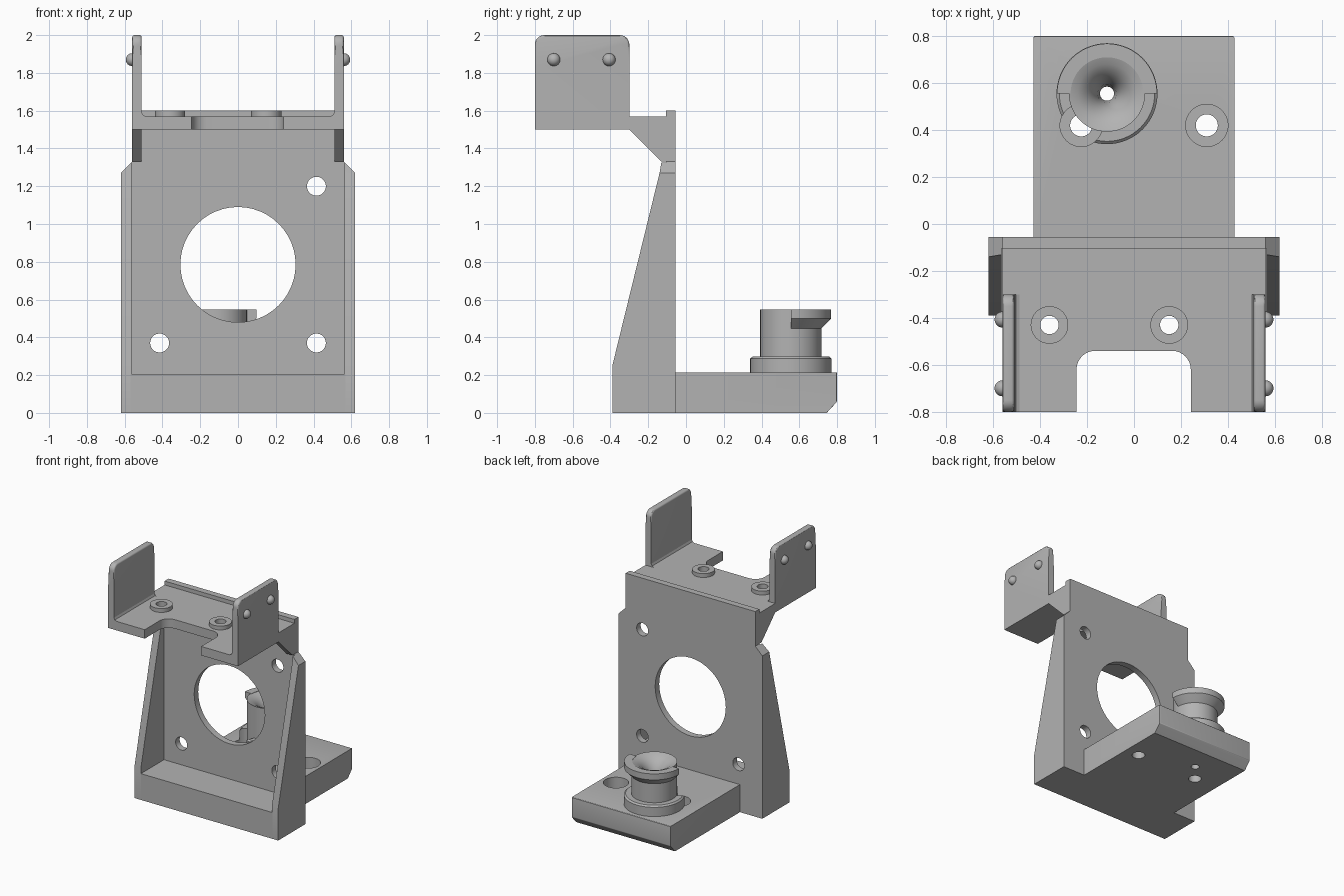
import bpy, bmesh, math
from mathutils import Vector

if "Cube" in bpy.data.objects:
    bpy.data.objects.remove(bpy.data.objects["Cube"], do_unlink=True)

grey = bpy.data.materials.new("matte grey")
grey.use_nodes = True
COLOUR = (0.45, 0.45, 0.45, 1)
grey.diffuse_color = COLOUR
grey.node_tree.nodes["Principled BSDF"].inputs["Base Color"].default_value = COLOUR


def finish(bm, name):
    bmesh.ops.recalc_face_normals(bm, faces=bm.faces[:])
    mesh = bpy.data.meshes.new(name)
    bm.to_mesh(mesh)
    bm.free()
    mesh.materials.append(grey)
    mesh.shade_smooth()
    mesh.set_sharp_from_angle(angle=math.radians(30))
    obj = bpy.data.objects.new(name, mesh)
    bpy.context.collection.objects.link(obj)
    return obj


def rounded(points, steps=8):
    """Outline in which a third value rounds that right-angled corner."""
    out = []
    for i, p in enumerate(points):
        c = Vector(p[:2])
        if len(p) == 2:
            out.append(c)
            continue
        u = (Vector(points[i - 1][:2]) - c).normalized() * p[2]
        v = (Vector(points[(i + 1) % len(points)][:2]) - c).normalized() * p[2]
        for k in range(steps + 1):
            t = k / steps * math.pi / 2
            out.append(c + u * (1 - math.sin(t)) + v * (1 - math.cos(t)))
    return out


def prism(name, points, axis, lo, hi, soften=None, width=0.012, cut=None):
    """Extrude an outline along an axis, softening edges picked by a rule."""
    place = {"x": lambda a, b: (lo, a, b), "y": lambda a, b: (a, lo, b),
             "z": lambda a, b: (a, b, lo)}[axis]
    bm = bmesh.new()
    face = bm.faces.new([bm.verts.new(place(*p)) for p in rounded(points)])
    new = bmesh.ops.extrude_face_region(bm, geom=[face])["geom"]
    step = Vector([(hi - lo) * (axis == a) for a in "xyz"])
    bmesh.ops.translate(bm, vec=step, verts=[g for g in new if isinstance(g, bmesh.types.BMVert)])
    bmesh.ops.recalc_face_normals(bm, faces=bm.faces[:])
    if cut:
        res = bmesh.ops.bisect_plane(bm, geom=bm.verts[:] + bm.edges[:] + bm.faces[:],
                                     plane_co=cut[0], plane_no=cut[1], clear_outer=True)
        edges = [g for g in res["geom_cut"] if isinstance(g, bmesh.types.BMEdge)]
        bmesh.ops.holes_fill(bm, edges=edges, sides=0)
    if soften:
        edges = [e for e in bm.edges if all(soften(v.co) for v in e.verts)
                 and e.calc_face_angle(0) > 0.7]
        bmesh.ops.bevel(bm, geom=edges, offset=width, segments=3, profile=0.5, affect="EDGES")
    return finish(bm, name)


def lathe(name, profile, centre, sweep=2 * math.pi, segments=64):
    """Turn a closed (radius, height) outline about an upright axis."""
    bm = bmesh.new()
    vs = [bm.verts.new((r, 0, z)) for r, z in profile]
    es = [bm.edges.new((vs[i - 1], vs[i])) for i in range(len(vs))]
    bmesh.ops.spin(bm, geom=vs + es, cent=(0, 0, 0), axis=(0, 0, 1), angle=sweep, steps=segments)
    if sweep > 6:
        bmesh.ops.remove_doubles(bm, verts=bm.verts[:], dist=1e-5)
    else:
        bmesh.ops.holes_fill(bm, edges=[e for e in bm.edges if e.is_boundary], sides=0)
    bmesh.ops.translate(bm, vec=(*centre, 0), verts=bm.verts[:])
    return finish(bm, name)


def drill(obj, holes, axis, lo, hi):
    """Cut round holes, given as (a, b, radius), then drop the cutters."""
    for a, b, r in holes:
        ring = [(a + r * math.cos(t * math.pi / 24), b + r * math.sin(t * math.pi / 24))
                for t in range(48)]
        cutter = prism("cutter", ring, axis, lo, hi)
        mod = obj.modifiers.new("hole", "BOOLEAN")
        mod.operation, mod.solver, mod.object = "DIFFERENCE", "EXACT", cutter
        bpy.context.view_layer.update()
        deps = bpy.context.evaluated_depsgraph_get()
        mesh = bpy.data.meshes.new_from_object(obj.evaluated_get(deps))
        obj.modifiers.clear()
        obj.data = mesh
        bpy.data.objects.remove(cutter, do_unlink=True)
    obj.data.set_sharp_from_angle(angle=math.radians(30))


def box(a0, a1, b0, b1):
    return [(a0, b0), (a1, b0), (a1, b1), (a0, b1)]


BACK, FACE = -0.055, -0.105     # rear and front of the upright plate
WIDE, NARROW = 0.62, 0.56

# Upright mounting plate
half = [(WIDE, 0), (WIDE, 1.27), (NARROW, 1.33), (NARROW, 1.6)]
plate = prism("upright_plate", half + [(-x, z) for x, z in reversed(half)], "y", FACE, BACK)
drill(plate, [(0, 0.785, 0.305), (0.415, 1.2, 0.05), (0.415, 0.37, 0.05), (-0.415, 0.37, 0.05)],
      "y", -0.3, 0.1)

# Front foot and its fillet against the plate
prism("front_foot", box(-0.57, 0.57, 0, 0.205), "z", 0, 0.2).data.materials[0] = grey
bpy.data.objects.remove(bpy.data.objects["front_foot"], do_unlink=True)
prism("front_foot", box(-0.39, FACE, 0, 0.205), "x", -0.57, 0.57)

# Rear base with a chamfered lower edge and countersunk bolt holes
base = prism("rear_base", [(BACK, 0), (0.745, 0), (0.8, 0.06), (0.8, 0.215), (BACK, 0.215)],
             "x", -0.427, 0.427, soften=lambda c: c.y > 0.7 and c.z > 0.05, width=0.006)
BOLTS = [(0.31, 0.42), (-0.225, 0.42)]
SPOOL = (-0.115, 0.555)
drill(base, [(*b, 0.09) for b in BOLTS], "z", 0.09, 0.4)
drill(base, [(*b, 0.047) for b in BOLTS] + [(*SPOOL, 0.03)], "z", -0.1, 0.4)

# Side parts, mirrored left and right
for side, s in (("left", 1), ("right", -1)):
    def span(a, b):
        return sorted((s * a, s * b))

    prism(side + "_gusset", [(-0.39, 0), (-0.39, 0.25), (-0.14, 1.27), (-0.13, 1.33),
                             (FACE, 1.33), (FACE, 0)], "x", *span(0.565, WIDE),
          cut=((s * WIDE, 0, 1.27), (s, 0, 1)))
    prism(side + "_shelf_bracket", [(-0.3, 1.5), (-0.13, 1.33), (FACE, 1.33), (FACE, 1.5)],
          "x", *span(0.51, NARROW))
    prism(side + "_ear", [(-0.8, 1.5), (-0.3, 1.5), (-0.3, 2, 0.05), (-0.8, 2, 0.05)],
          "x", *span(0.51, NARROW), soften=lambda c: c.z > 1.9)
    prism(side + "_ear_fillet", [(s * 0.511, 1.569), (s * 0.485, 1.569), (s * 0.503, 1.577),
                                 (s * 0.511, 1.595)], "y", -0.8, -0.3)
    for n, y in enumerate((-0.7, -0.407)):
        bm = bmesh.new()
        bmesh.ops.create_uvsphere(bm, u_segments=24, v_segments=16, radius=0.034)
        bmesh.ops.translate(bm, vec=(s * NARROW, y, 1.87), verts=bm.verts[:])
        finish(bm, f"{side}_ear_bump_{n + 1}")

# Notched top shelf
shelf = prism("top_shelf", [
    (-0.51, -0.8), (-0.245, -0.8), (-0.245, -0.54, 0.08), (0.242, -0.54, 0.08), (0.242, -0.8),
    (0.51, -0.8), (0.51, -0.3), (NARROW, -0.3), (NARROW, FACE), (-NARROW, FACE),
    (-NARROW, -0.3), (-0.51, -0.3)], "z", 1.5, 1.57)
SCREWS = [(-0.36, -0.43), (0.15, -0.43)]
drill(shelf, [(*c, 0.039) for c in SCREWS], "z", 1.4, 1.7)
for n, c in enumerate(SCREWS):
    lathe(f"shelf_boss_{n + 1}", [(0.039, 1.57), (0.08, 1.57), (0.08, 1.6), (0.039, 1.6)], c)

# Spool: collar, flared body and half flange
collar = lathe("spool_collar", [(0.15, 0.215), (0.215, 0.215), (0.215, 0.287), (0.203, 0.298),
                                (0.15, 0.298)], SPOOL)
drill(collar, [(*BOLTS[1], 0.09)], "z", 0.1, 0.4)
lathe("spool_body", [(0.03, 0.2), (0.162, 0.2), (0.162, 0.547), (0.125, 0.535), (0.09, 0.51),
                     (0.06, 0.47), (0.04, 0.42), (0.03, 0.35)], SPOOL)
lathe("spool_flange", [(0.155, 0.44), (0.165, 0.45), (0.213, 0.5), (0.213, 0.547),
                       (0.155, 0.547)], SPOOL, sweep=math.pi)
